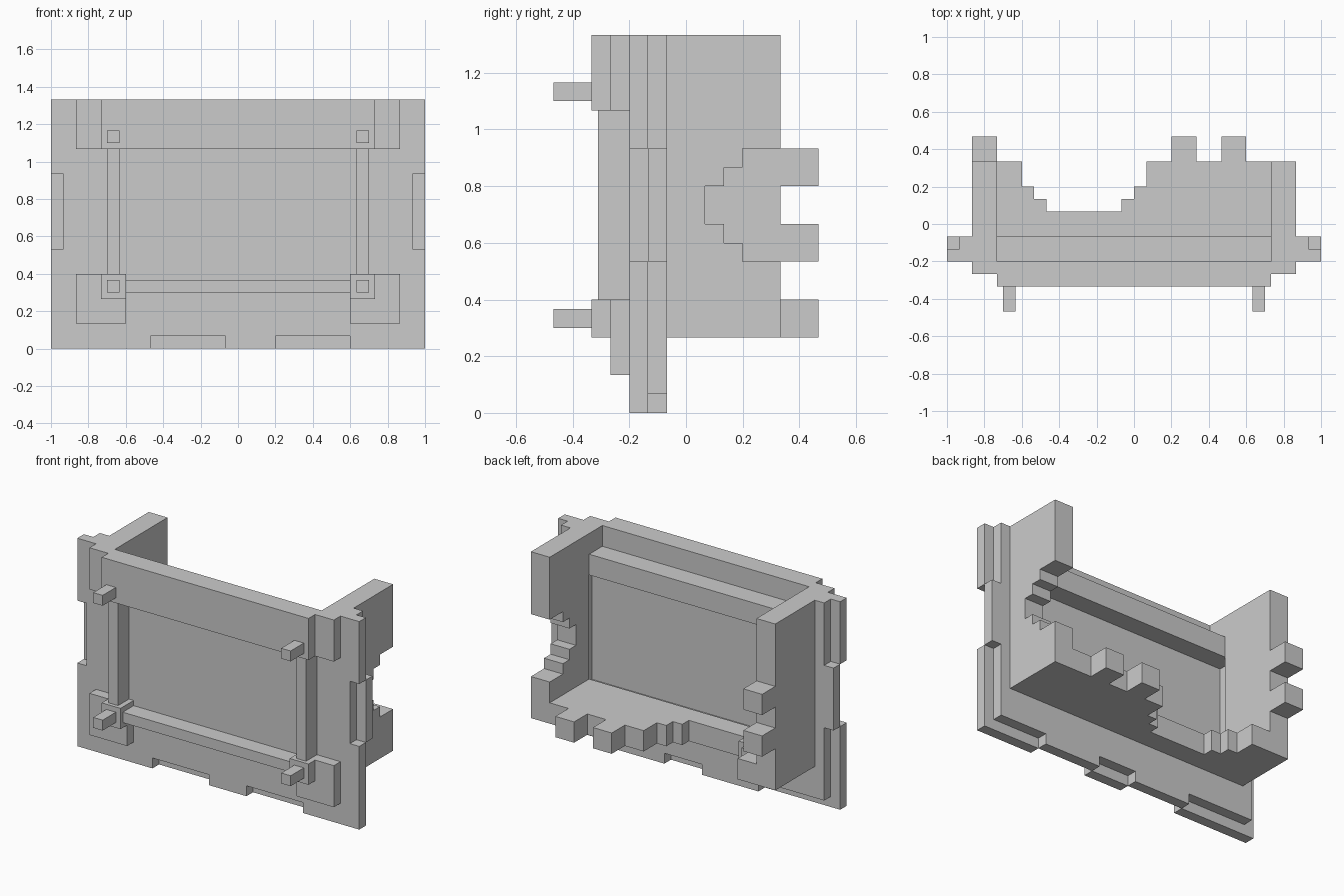
import bpy, bmesh
from mathutils import Vector

if "Cube" in bpy.data.objects:
    bpy.data.objects.remove(bpy.data.objects["Cube"])

U = 1 / 15  # everything sits on a 1/15 grid


def slab(name, pts, axis, lo, hi):
    """Extrude a 2D outline (grid units) along an axis from lo to hi."""
    place = {'x': lambda a, b, c: (c, a, b),
             'y': lambda a, b, c: (a, c, b),
             'z': lambda a, b, c: (a, b, c)}[axis]
    bm = bmesh.new()
    face = bm.faces.new([bm.verts.new(Vector(place(a, b, lo)) * U) for a, b in pts])
    ext = bmesh.ops.extrude_face_region(bm, geom=[face])
    move = Vector(place(0, 0, hi - lo)) * U
    bmesh.ops.translate(bm, vec=move, verts=[v for v in ext['geom'] if isinstance(v, bmesh.types.BMVert)])
    bmesh.ops.recalc_face_normals(bm, faces=bm.faces)
    me = bpy.data.meshes.new(name)
    bm.to_mesh(me)
    bm.free()
    ob = bpy.data.objects.new(name, me)
    bpy.context.collection.objects.link(ob)
    return ob


def box(name, x0, x1, y0, y1, z0, z1):
    return slab(name, [(x0, z0), (x1, z0), (x1, z1), (x0, z1)], 'y', y0, y1)


def pair(name, x0, x1, *yz):
    box("right_" + name, x0, x1, *yz)
    box("left_" + name, -x1, -x0, *yz)


# Face plate: two layers with interlocking edge notches
side_front = [(15, 8), (14, 8), (14, 14), (15, 14), (15, 20), (11, 20), (11, 18)]
side_back = [(14, 8), (15, 8), (15, 14), (14, 14), (14, 20), (11, 20), (11, 18)]


def plate(name, edge, end, base, notch, y0, y1):
    bottom = [(-end, base)]
    for a, b in ((-7, -1), (3, 9)):
        bottom += [(a, base), (a, notch), (b, notch), (b, base)]
    bottom.append((end, base))
    return slab(name, bottom + edge + [(-x, z) for x, z in reversed(edge)], 'y', y0, y1)


front = plate("plate_front", side_front, 15, 0, 1, -3, -2)
back = plate("plate_back", side_back, 14, 1, 0, -2, -1)

# Recess behind the thin front panel
cutter = box("recess_cutter", -12, 12, -2.85, 0, 5, 16)
cutter.hide_render = True
cutter.display_type = 'WIRE'
for ob in (front, back):
    mod = ob.modifiers.new("recess", 'BOOLEAN')
    mod.operation = 'DIFFERENCE'
    mod.solver = 'EXACT'
    mod.object = cutter

# Front trim: top beam, corner blocks, pillars, bar and pegs
box("top_beam", -11, 11, -5, -3, 16, 20)
pair("top_corner", 11, 13, -4, -3, 16, 20)
pair("bottom_corner", 9, 13, -4, -3, 2, 6)
pair("bottom_corner_step", 9, 11, -5, -4, 4, 6)
pair("pillar", 9.5, 10.5, -4.65, -3, 6, 16)
box("bottom_bar", -9, 9, -4.65, -3, 4.5, 5.5)
pair("upper_peg", 9.5, 10.5, -7, -5, 16.5, 17.5)
pair("lower_peg", 9.5, 10.5, -7, -5, 4.5, 5.5)

# Left wall with two teeth on its rear edge
slab("left_wall", [(-1, 4), (5, 4), (5, 8), (7, 8), (7, 10), (5, 10), (5, 12),
                   (7, 12), (7, 14), (5, 14), (5, 20), (-1, 20)], 'x', -13, -11)

# Right wall with a stepped bite
slab("right_wall", [(-1, 4), (5, 4), (5, 8), (3, 8), (3, 9), (2, 9), (2, 10), (1, 10),
                    (1, 12), (2, 12), (2, 13), (3, 13), (3, 14), (5, 14), (5, 20), (-1, 20)],
     'x', 11, 13)

# Floor with a stepped bite and two teeth
slab("floor", [(-11, -1), (-11, 5), (-9, 5), (-9, 3), (-8, 3), (-8, 2), (-7, 2), (-7, 1),
               (-1, 1), (-1, 2), (0, 2), (0, 3), (1, 3), (1, 5), (3, 5), (3, 7), (5, 7),
               (5, 5), (7, 5), (7, 7), (9, 7), (9, 5), (11, 5), (11, -1)], 'z', 4, 6)
